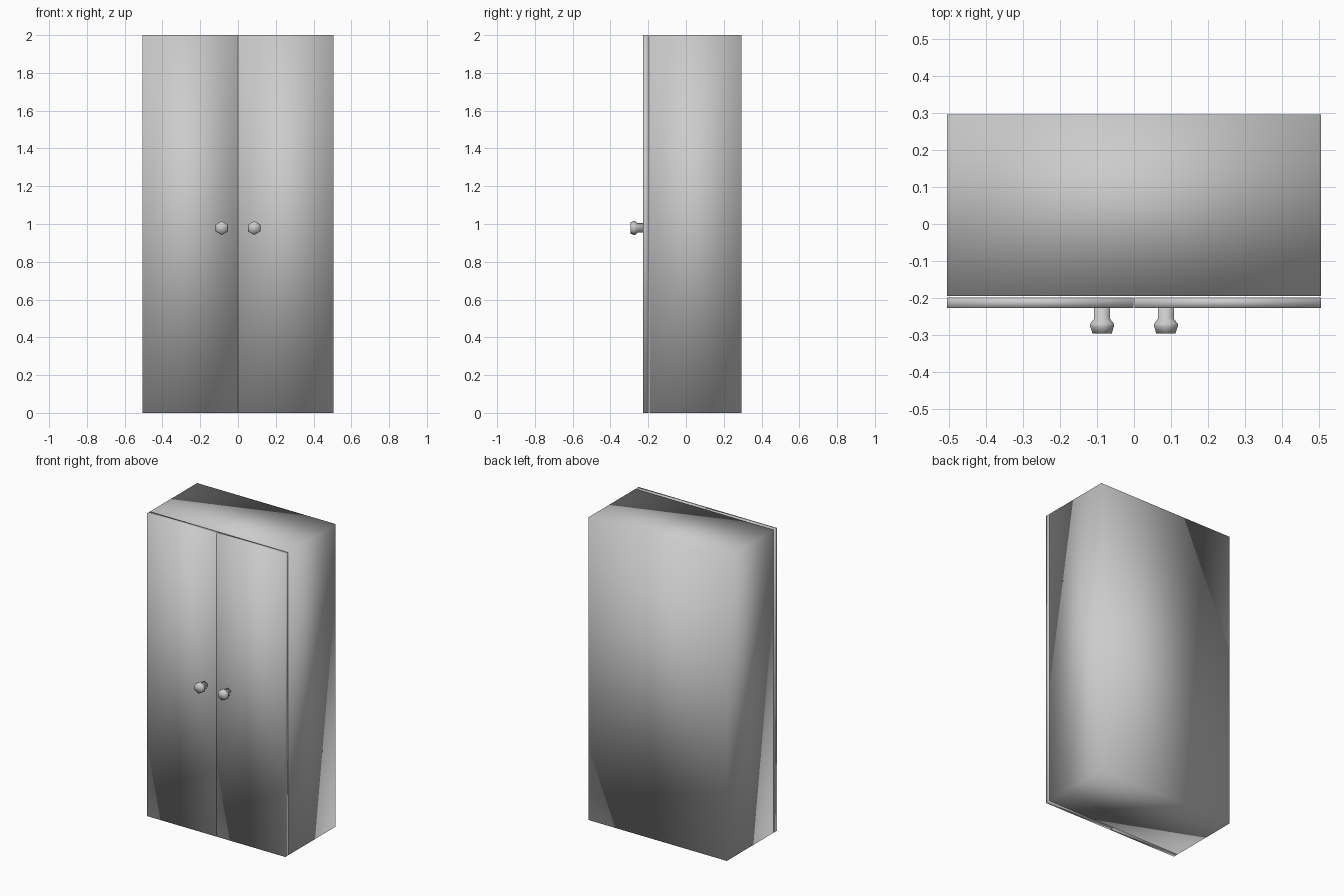
import bpy, bmesh
from math import cos, sin, tau

if "Cube" in bpy.data.objects:
    bpy.data.objects.remove(bpy.data.objects["Cube"])


def finish(name, bm):
    bmesh.ops.recalc_face_normals(bm, faces=bm.faces)
    # every part is shaded smooth all over, edges included
    for f in bm.faces:
        f.smooth = True
    mesh = bpy.data.meshes.new(name)
    bm.to_mesh(mesh)
    bm.free()
    obj = bpy.data.objects.new(name, mesh)
    bpy.context.collection.objects.link(obj)
    return obj


def box(name, lo, hi):
    bm = bmesh.new()
    bmesh.ops.create_cube(bm, size=1)
    for v in bm.verts:
        for i in range(3):
            v.co[i] = lo[i] if v.co[i] < 0 else hi[i]
    return finish(name, bm)


def knob(name, x, z, profile, sides=6):
    # six-sided lathe along y, with corners pointing up and down
    bm = bmesh.new()
    rings = [[bm.verts.new((x + r * sin(tau * i / sides), y, z + r * cos(tau * i / sides)))
              for i in range(sides)] for r, y in profile]
    for a, b in zip(rings, rings[1:]):
        for i in range(sides):
            j = (i + 1) % sides
            bm.faces.new((a[i], a[j], b[j], b[i]))
    bm.faces.new(rings[0])
    bm.faces.new(rings[-1])
    return finish(name, bm)


# cabinet carcass
box("cabinet_body", (-0.505, -0.194, 0), (0.505, 0.295, 2))

# stem, flared head and tapered tip: (radius, y)
KNOB = [(0.025, -0.226), (0.025, -0.256), (0.037, -0.269), (0.037, -0.276), (0.030, -0.295)]

# pair of doors with knobs
for side, s in (("left", -1), ("right", 1)):
    x0, x1 = sorted((s * 0.001, s * 0.505))
    box(side + "_door", (x0, -0.227, 0), (x1, -0.198, 2))
    knob(side + "_knob", s * 0.086, 0.979, KNOB)
